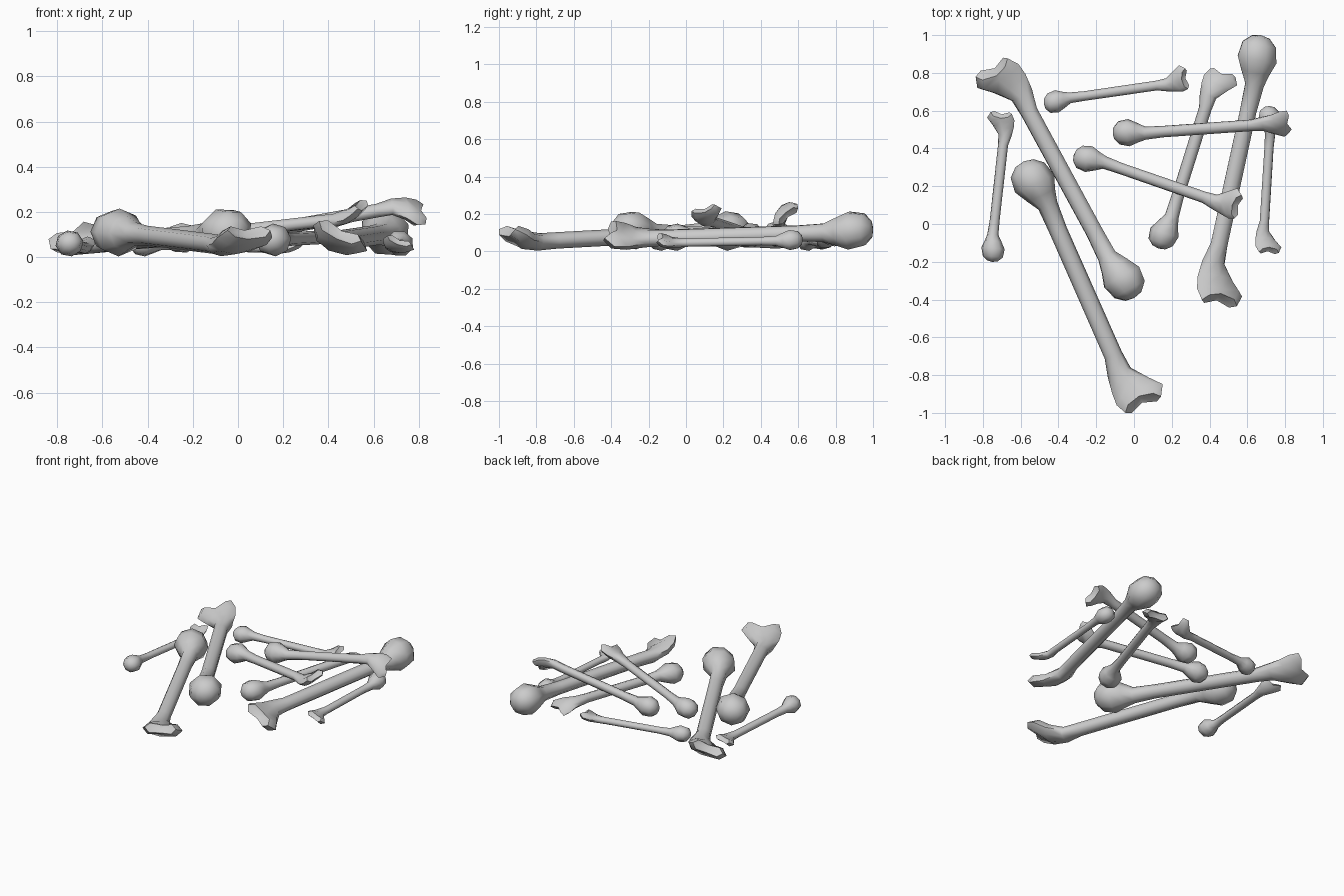
import bpy, bmesh, math
from mathutils import Vector, Matrix

if "Cube" in bpy.data.objects:
    bpy.data.objects.remove(bpy.data.objects["Cube"])

SIDES = 8
# Cross-sections from ball end to flared end: along, sideways, up, half-width, half-height, tilt
RINGS = [
    (-0.100, -0.01, 0.000, 0.052, 0.048, 0),
    (-0.060, -0.01, 0.000, 0.098, 0.090, 0),
    (0.020, -0.005, 0.000, 0.114, 0.106, 0),
    (0.090, 0.000, 0.000, 0.082, 0.078, 0),
    (0.155, 0.010, 0.000, 0.054, 0.052, 0),
    (0.300, 0.005, 0.000, 0.048, 0.044, 0),
    (1.020, -0.005, 0.000, 0.049, 0.044, 0),
    (1.120, -0.015, -0.003, 0.066, 0.047, 10),
    (1.205, 0.010, 0.010, 0.105, 0.052, 30),
    (1.268, 0.035, 0.040, 0.134, 0.056, 42),
    (1.322, 0.030, 0.075, 0.104, 0.046, 48),
]


def make_bone(name, ball, toward, scale, roll):
    """Loft one bone, ball end at 'ball', shaft pointing at 'toward'."""
    bm = bmesh.new()
    rings = []
    for i, (u, v, w, a, b, tilt) in enumerate(RINGS):
        t = math.radians(tilt)
        ring = []
        for k in range(SIDES):
            ang = 2 * math.pi * k / SIDES
            side, up = a * math.cos(ang), b * math.sin(ang)
            back = 0
            if i >= 9:  # pinch the middle into two lobes
                mid = 1 - abs(math.cos(ang))
                up *= 1.2 - 0.6 * mid
                back = 0.03 * mid if i == 10 else 0
            ring.append(bm.verts.new((u - back - up * math.sin(t), v + side,
                                      w + up * math.cos(t) - back * 0.7)))
        rings.append(ring)
    for r0, r1 in zip(rings, rings[1:]):
        for k in range(SIDES):
            n = (k + 1) % SIDES
            bm.faces.new((r0[k], r0[n], r1[n], r1[k]))
    # rounded ball cap, dented cap between the lobes
    for ring, apex in ((rings[0], (-0.110, -0.01, 0)), (rings[-1], (1.285, 0.03, 0.05))):
        c = bm.verts.new(apex)
        for k in range(SIDES):
            bm.faces.new((ring[k], ring[(k + 1) % SIDES], c))
    bmesh.ops.recalc_face_normals(bm, faces=bm.faces)

    # axes: shaft direction, left, up, rolled about the shaft
    p = Vector(ball)
    d = (Vector(toward) - p).normalized()
    left = Vector((0, 0, 1)).cross(d).normalized()
    up = d.cross(left)
    basis = Matrix((d, left, up)).transposed().to_4x4()
    spin = Matrix.Rotation(math.radians(roll), 4, 'X')
    bm.transform(Matrix.Translation(p) @ basis @ spin @ Matrix.Scale(scale, 4))
    low = min(v.co.z for v in bm.verts)
    if low < 0.005:  # rest on the ground
        bmesh.ops.translate(bm, verts=bm.verts, vec=(0, 0, 0.003 - low))
    me = bpy.data.meshes.new(name)
    bm.to_mesh(me)
    bm.free()
    me.shade_smooth()
    me.set_sharp_from_angle(angle=math.radians(60))
    ob = bpy.data.objects.new(name, me)
    bpy.context.collection.objects.link(ob)
    return ob


# name, ball centre, point on the shaft near the flared end, scale, roll
BONES = [
    ("large_bone_front", (-0.53, 0.235, 0.11), (-0.033, -0.85, 0.05), 1.0, 0),
    ("large_bone_left", (-0.06, -0.30, 0.11), (-0.645, 0.744, 0.06), 1.0, -20),
    ("large_bone_right", (0.66, 0.89, 0.11), (0.42, -0.28, 0.065), 1.0, -25),
    ("medium_bone_low", (0.16, -0.06, 0.075), (0.42, 0.73, 0.09), 0.69, 175),
    ("medium_bone_top", (-0.04, 0.48, 0.09), (0.71, 0.525, 0.22), 0.655, -140),
    ("medium_bone_middle", (-0.25, 0.35, 0.085), (0.46, 0.115, 0.17), 0.645, 15),
    ("small_bone_back", (-0.42, 0.65, 0.06), (0.21, 0.75, 0.04), 0.535, 10),
    ("small_bone_left", (-0.75, -0.14, 0.06), (-0.69, 0.48, 0.04), 0.55, -10),
    ("small_bone_right", (0.72, 0.565, 0.06), (0.69, -0.05, 0.045), 0.54, -20),
]
for b in BONES:
    make_bone(*b)
